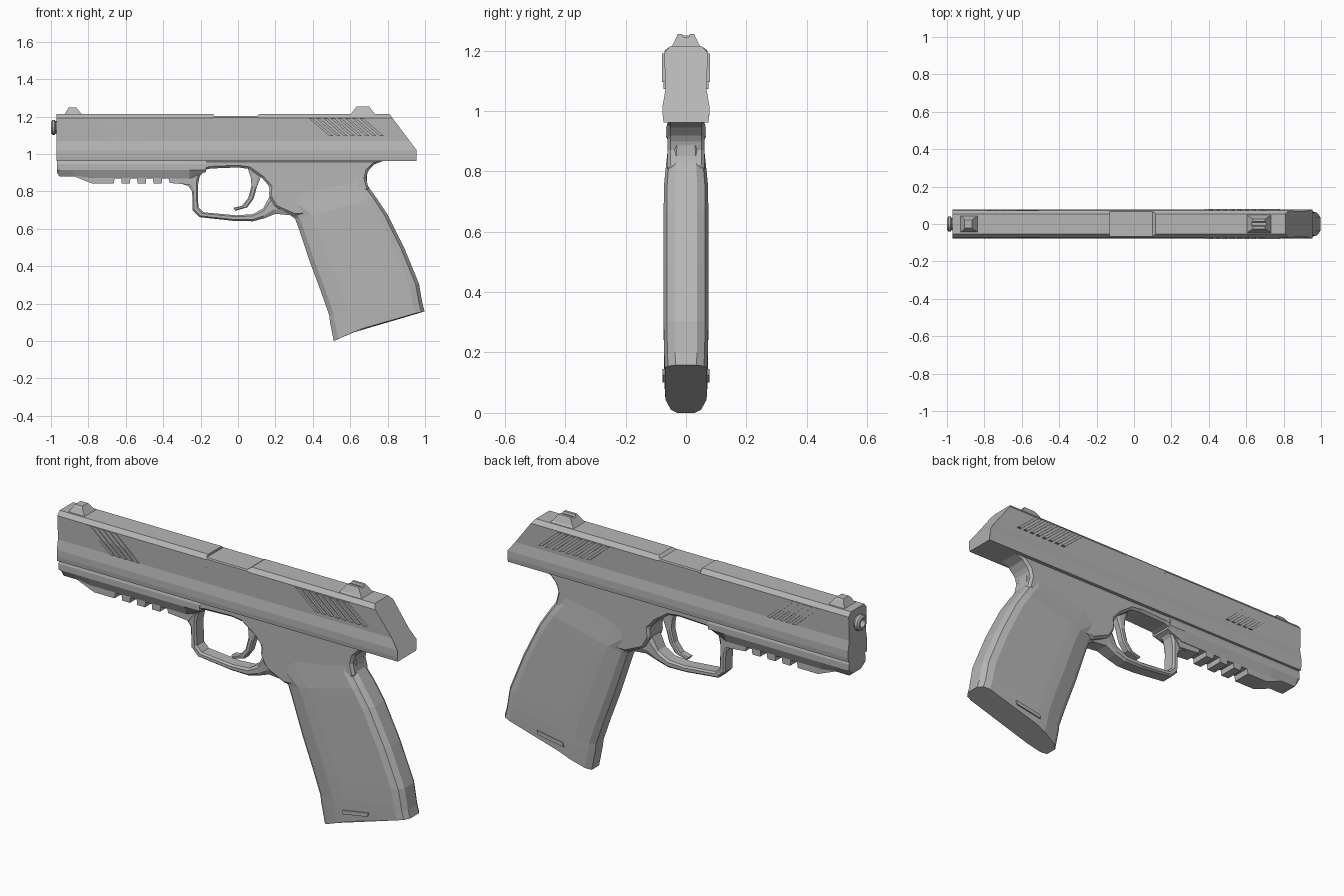
import bpy, bmesh, math

grey = bpy.data.materials.new("gunmetal_grey")
grey.diffuse_color = (0.47, 0.47, 0.47, 1)


def loft(name, rings, bevel=0):
    """Skin a list of equal-length rings and cap both ends."""
    bm = bmesh.new()
    vs = [[bm.verts.new(p) for p in r] for r in rings]
    n = len(rings[0])
    for a, b in zip(vs, vs[1:]):
        for i in range(n):
            j = (i + 1) % n
            bm.faces.new((a[i], a[j], b[j], b[i]))
    bm.faces.new(vs[0])
    bm.faces.new(vs[-1])
    bmesh.ops.recalc_face_normals(bm, faces=bm.faces)
    me = bpy.data.meshes.new(name)
    bm.to_mesh(me)
    bm.free()
    me.materials.append(grey)
    ob = bpy.data.objects.new(name, me)
    bpy.context.collection.objects.link(ob)
    if bevel:
        m = ob.modifiers.new("edge", 'BEVEL')
        m.width, m.segments, m.limit_method = bevel, 1, 'ANGLE'
    return ob


def prism(name, pts, y0, y1, bevel=0):
    """Side outline (x, z) extruded from y0 to y1."""
    return loft(name, [[(x, y, z) for x, z in pts] for y in (y0, y1)], bevel)


def bar(name, levels, shape, sag=0):
    """Sweep through (front point, back point, half width); shape = (s, width factor)."""
    rings = []
    for k, (f, b, w) in enumerate(levels):
        lift = sag if k == len(levels) - 1 else 0
        half = [(f[0] + (b[0] - f[0]) * s, w * q,
                 f[1] + (b[1] - f[1]) * s + lift * math.sin(math.pi * s)) for s, q in shape]
        rings.append(half + [(x, -y, z) for x, y, z in reversed(half)])
    return loft(name, rings)


def section(half, xf):
    """Mirrored (y, z) half outline placed at x = xf(z)."""
    full = half + [(-y, z) for y, z in reversed(half)]
    return [(xf(z), y, z) for y, z in full]


# Slide, with a flat-topped ejection section and a slanted rear
low = [(0.068, 1.07), (0.077, 1.02), (0.077, 0.985), (0.074, 0.962)]
ridge = [(0.054, 1.213), (0.072, 1.192)] + low
flat = [(0.068, 1.202), (0.072, 1.196)] + low
rear = lambda z: 0.955 - max(0, z - 1.02) * 0.75
loft("slide", [section(ridge, lambda z: -0.97), section(ridge, lambda z: -0.13),
               section(flat, lambda z: -0.13), section(flat, lambda z: 0.10),
               section(ridge, lambda z: 0.115), section(ridge, rear)])

# Grip serrations: slanted ribs on both sides
for tag, x0, x1, n, zb, y, slant in (("front", -0.80, -0.66, 5, 1.072, 0.075, 0.13),
                                     ("rear", 0.38, 0.65, 8, 1.095, 0.080, 0.11)):
    for i in range(n):
        x = x0 + (x1 - x0) * i / (n - 1)
        for s in (-1, 1):
            prism(f"{tag}_serration", [(x, 1.19), (x + 0.02, 1.19),
                  (x + slant + 0.02, zb), (x + slant, zb)], s * 0.06, s * y)

# Barrel muzzle, turned with an open bore
prof = [(-0.95, .033), (-0.976, .033), (-0.98, .041), (-0.993, .039), (-1.0, .03),
        (-1.0, .02), (-0.975, .02)]
loft("muzzle", [[(x, r * math.cos(a), 1.142 + r * math.sin(a))
                 for a in (2 * math.pi * i / 16 for i in range(16))] for x, r in prof])

# Sights
front_half = [(0.022, 1.249), (0.03, 1.24), (0.048, 1.205)]
loft("front_sight", [section(front_half, lambda z: -0.905 - (1.249 - z) * 0.6),
                     section(front_half, lambda z: -0.865 + (1.249 - z) * 0.8)])
rear_half = [(0.009, 1.245), (0.013, 1.255), (0.027, 1.255), (0.042, 1.222), (0.055, 1.205)]
loft("rear_sight", [section(rear_half, lambda z: 0.635 - (1.255 - z) * 0.75),
                    section(rear_half, lambda z: 0.70 + (1.255 - z) * 0.75)])

# Front frame (dust cover) under the slide
cover = lambda x, zb: section([(0.058, 0.97), (0.066, 0.945), (0.066, 0.915),
                               (0.045, zb)], lambda z: x)
loft("dust_cover", [cover(-0.968, 0.90), cover(-0.955, 0.88), cover(-0.88, 0.88),
                    cover(-0.80, 0.868), cover(-0.18, 0.868)][:4]
     + [cover(-0.26, 0.868), cover(-0.17, 0.905)])

# Accessory rail teeth
prism("rail_front", [(-0.88, 0.882), (-0.78, 0.842), (-0.665, 0.842), (-0.655, 0.89)], -0.047, 0.047)
for x in (-0.60, -0.515, -0.43):
    prism("rail_tooth", [(x - 0.026, 0.88), (x - 0.022, 0.842), (x + 0.022, 0.842),
                         (x + 0.026, 0.88)], -0.047, 0.047)
prism("rail_rear", [(-0.375, 0.88), (-0.365, 0.845), (-0.25, 0.835), (-0.22, 0.88)], -0.042, 0.042)

# Frame body above the trigger and behind it
prism("frame", [(-0.30, 0.97), (-0.22, 0.90), (-0.15, 0.922), (0.0, 0.928), (0.06, 0.92),
                (0.13, 0.87), (0.17, 0.825), (0.165, 0.775), (0.20, 0.715), (0.30, 0.67),
                (0.55, 0.68), (0.70, 0.81), (0.685, 0.87), (0.695, 0.91), (0.73, 0.945),
                (0.79, 0.968)], -0.062, 0.062, 0.014)

# Trigger guard loop
oct_shape = [(0, 0.75), (0.25, 1), (0.75, 1), (1, 0.75)]
guard = [((-0.30, 0.84), (-0.17, 0.925)), ((-0.265, 0.828), (-0.205, 0.88)),
         ((-0.245, 0.80), (-0.215, 0.83)), ((-0.243, 0.70), (-0.212, 0.715)),
         ((-0.205, 0.662), (-0.185, 0.688)), ((-0.02, 0.642), (-0.01, 0.672)),
         ((0.08, 0.64), (0.08, 0.678)), ((0.14, 0.656), (0.135, 0.71)),
         ((0.20, 0.68), (0.17, 0.775)), ((0.30, 0.67), (0.25, 0.80))]
bar("trigger_guard", [(o, i, 0.038 if k < 8 else 0.046) for k, (o, i) in enumerate(guard)], oct_shape)

# Trigger
trig = [((0.05, 0.93), (0.13, 0.90)), ((0.068, 0.875), (0.115, 0.86)),
        ((0.072, 0.83), (0.10, 0.82)), ((0.055, 0.765), (0.083, 0.76)),
        ((0.02, 0.722), (0.05, 0.715)), ((-0.025, 0.712), (-0.015, 0.696))]
bar("trigger", [(a, b, 0.021) for a, b in trig], oct_shape)

# Grip, with a broad front chamfer and a narrow back chamfer
grip_shape = [(0, 0.42), (0.05, 0.72), (0.2, 0.97), (0.32, 1), (0.9, 1), (0.965, 0.85), (1, 0.5)]
grip = [((0.20, 0.80), (0.69, 0.885), 0.060), ((0.235, 0.70), (0.69, 0.835), 0.066),
        ((0.305, 0.655), (0.74, 0.765), 0.073), ((0.325, 0.60), (0.80, 0.675), 0.074),
        ((0.385, 0.42), (0.89, 0.495), 0.074), ((0.445, 0.26), (0.968, 0.305), 0.074),
        ((0.487, 0.14), (0.98, 0.235), 0.073), ((0.492, 0.10), (0.986, 0.20), 0.072),
        ((0.512, 0.0), (0.998, 0.158), 0.070)]
bar("grip", grip, grip_shape, 0.02)

# Magazine base ledges near the grip bottom
for s in (-1, 1):
    prism("magazine_ledge", [(0.64, 0.10), (0.645, 0.12), (0.79, 0.145), (0.785, 0.125)],
          s * 0.06, s * 0.077)
